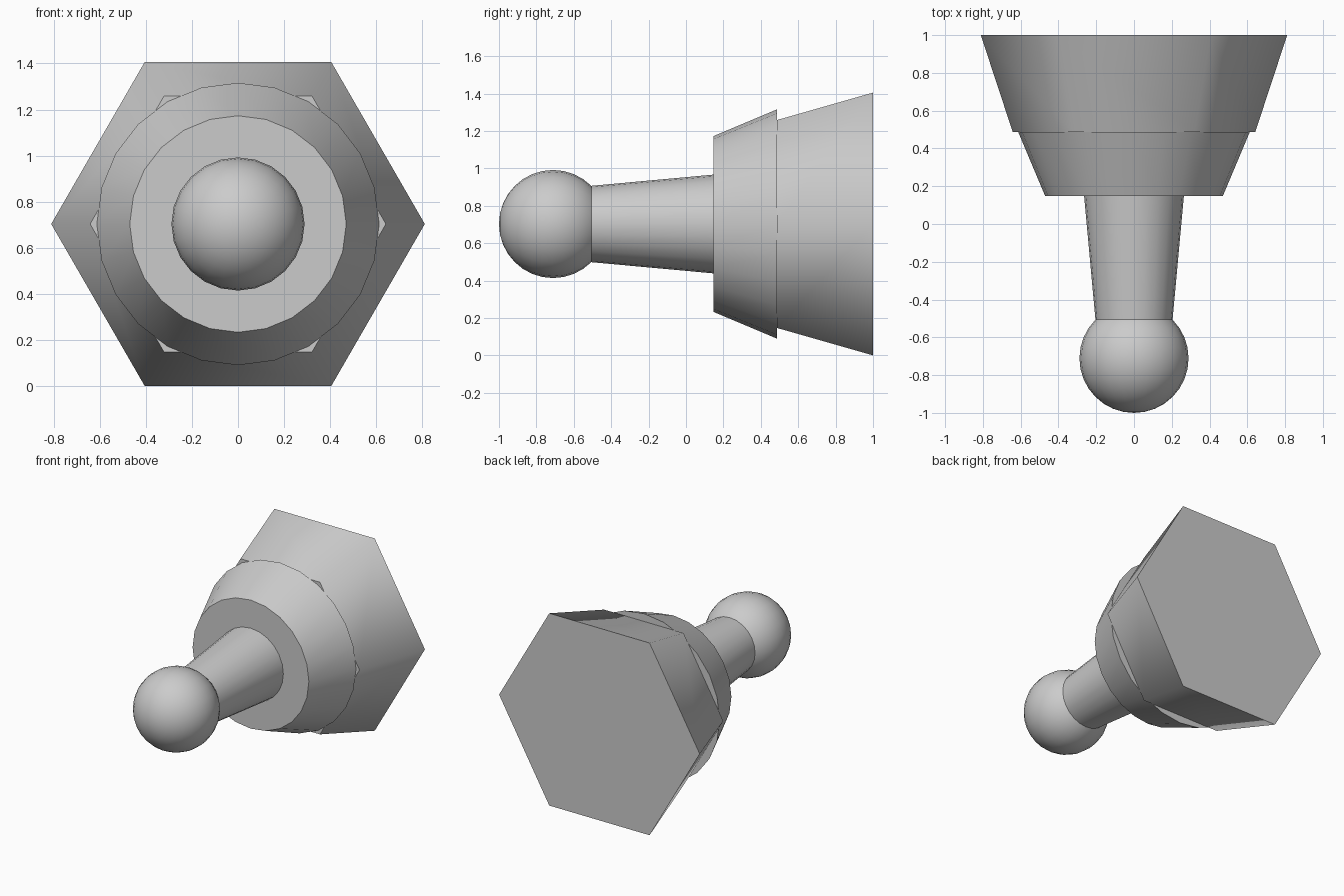
import bpy, bmesh
from math import radians, sin, cos, tau

if "Cube" in bpy.data.objects:
    bpy.data.objects.remove(bpy.data.objects["Cube"])

AXIS_Z = 0.703  # height of the horizontal centre line


def finish(name, bm):
    bmesh.ops.recalc_face_normals(bm, faces=bm.faces)
    mesh = bpy.data.meshes.new(name)
    bm.to_mesh(mesh)
    bm.free()
    obj = bpy.data.objects.new(name, mesh)
    bpy.context.collection.objects.link(obj)
    bpy.ops.object.select_all(action='DESELECT')
    obj.select_set(True)
    bpy.context.view_layer.objects.active = obj
    bpy.ops.object.shade_smooth_by_angle(angle=radians(60))
    return obj


def frustum(name, sides, y0, r0, y1, r1):
    """Capped taper along y, with a corner on +x."""
    bm = bmesh.new()
    rings = [[bm.verts.new((r * cos(tau * i / sides), y, AXIS_Z + r * sin(tau * i / sides)))
              for i in range(sides)] for y, r in ((y0, r0), (y1, r1))]
    for ring in rings:
        bm.faces.new(ring)
    for i in range(sides):
        j = (i + 1) % sides
        bm.faces.new((rings[0][i], rings[0][j], rings[1][j], rings[1][i]))
    return finish(name, bm)


# Six-sided base, round collar and tapered neck
frustum("hex_base", 6, 0.487, 0.642, 1.0, 0.811)
frustum("collar", 24, 0.147, 0.47, 0.487, 0.613)
frustum("neck", 24, -0.508, 0.204, 0.147, 0.264)

# Ball tip, poles along y
bm = bmesh.new()
bmesh.ops.create_uvsphere(bm, u_segments=24, v_segments=16, radius=0.289)
ball = finish("ball_tip", bm)
ball.rotation_euler.x = radians(90)
ball.location = (0, -0.711, AXIS_Z)
